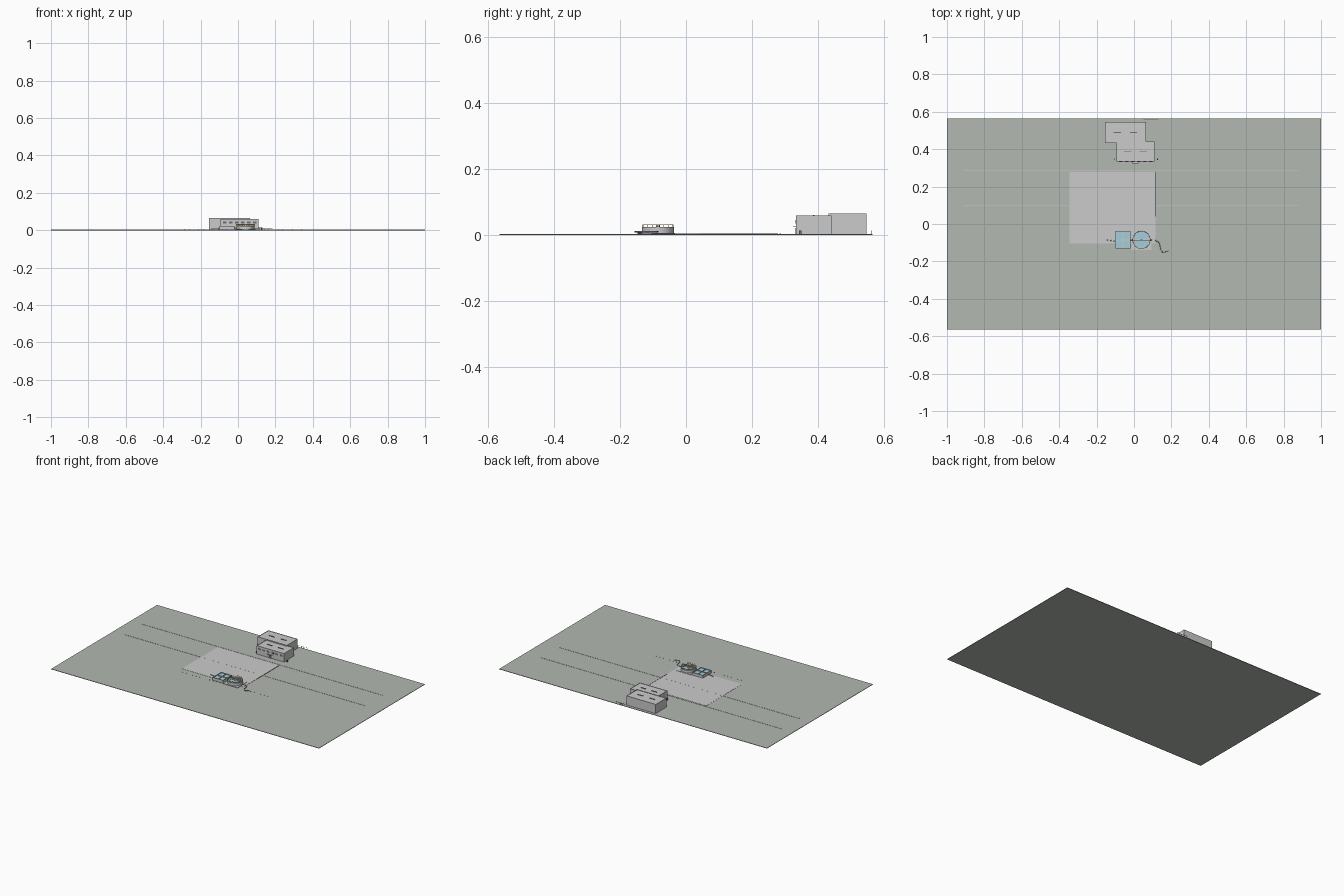
import bpy, math

if "Cube" in bpy.data.objects:
    bpy.data.objects.remove(bpy.data.objects["Cube"])

def mat(name, rgb):
    m = bpy.data.materials.new(name)
    m.diffuse_color = (*rgb, 1)
    m.use_nodes = True
    m.node_tree.nodes["Principled BSDF"].inputs["Base Color"].default_value = m.diffuse_color
    return m

GROUND = mat("ground_green", (0.45, 0.48, 0.44))
WATER = mat("water_blue", (0.36, 0.62, 0.72))
YELLOW = mat("rail_yellow", (0.8, 0.65, 0.2))
DARK = mat("dark_trim", (0.15, 0.16, 0.17))

def box(name, x0, x1, y0, y1, z0, z1, m=None):
    bpy.ops.mesh.primitive_cube_add(size=1, location=((x0+x1)/2, (y0+y1)/2, (z0+z1)/2))
    o = bpy.context.object
    o.name = name
    o.scale = (x1-x0, y1-y0, z1-z0)
    if m:
        o.data.materials.append(m)
    return o

def cyl(name, x, y, z0, z1, r, n=32, m=None):
    bpy.ops.mesh.primitive_cylinder_add(vertices=n, radius=r, depth=z1-z0, location=(x, y, (z0+z1)/2))
    o = bpy.context.object
    o.name = name
    if m:
        o.data.materials.append(m)
    bpy.ops.object.shade_smooth_by_angle()
    return o

def pipe(name, pts, r, m=None, closed=False):
    c = bpy.data.curves.new(name, 'CURVE')
    c.dimensions = '3D'
    c.bevel_depth = r
    c.bevel_resolution = 1
    c.use_fill_caps = True
    s = c.splines.new('POLY')
    s.points.add(len(pts)-1)
    for p, q in zip(s.points, pts):
        p.co = (*q, 1)
    s.use_cyclic_u = closed
    o = bpy.data.objects.new(name, c)
    bpy.context.collection.objects.link(o)
    if m:
        c.materials.append(m)

def ring_wall(name, x, y, profile, n=48, m=None):
    # lathe of a closed r,z profile
    k = len(profile)
    v = [(x+r*math.cos(2*math.pi*i/n), y+r*math.sin(2*math.pi*i/n), z)
         for i in range(n) for r, z in profile]
    f = [(i*k+j, (i+1) % n*k+j, (i+1) % n*k+(j+1) % k, i*k+(j+1) % k)
         for i in range(n) for j in range(k)]
    me = bpy.data.meshes.new(name)
    me.from_pydata(v, [], f)
    o = bpy.data.objects.new(name, me)
    bpy.context.collection.objects.link(o)
    if m:
        me.materials.append(m)

def walls(name, x0, x1, y0, y1, z0, z1, t):
    box(name+"_left", x0, x0+t, y0, y1, z0, z1)
    box(name+"_right", x1-t, x1, y0, y1, z0, z1)
    box(name+"_front", x0+t, x1-t, y0, y0+t, z0, z1)
    box(name+"_back", x0+t, x1-t, y1-t, y1, z0, z1)

# site ground, paved yard and road edge strips
G = 0.003
box("ground", -1, 1, -0.565, 0.565, 0, G, GROUND)
box("paved_yard", -0.345, 0.115, -0.105, 0.278, G-0.001, G+0.001)
box("yard_kerb", 0.113, 0.117, 0.04, 0.278, G, G+0.002, DARK)
for y in (0.10, 0.285):
    box("road_edge_strip", -0.915, 0.88, y-0.002, y+0.002, G-0.001, G+0.0013)

# main building: tall rear hall and lower front hall
blocks = ((-0.156, 0.063, 0.432, 0.546, 0.063), (-0.094, 0.110, 0.333, 0.440, 0.058))
for (x0, x1, y0, y1, h), label in zip(blocks, ("rear_hall", "front_hall")):
    box(label, x0, x1, y0, y1, G, h)
    walls(label+"_parapet", x0, x1, y0, y1, h, h+0.002, 0.002)
    for i in range(2):
        x = x0 + (x1-x0)*(0.3+0.4*i)
        box(label+"_roof_vent", x-0.02, x+0.02, (y0+y1)/2-0.002, (y0+y1)/2+0.002, h, h+0.003, DARK)
box("door_canopy", -0.012, 0.025, 0.324, 0.334, 0.024, 0.026)
box("entrance_door", -0.005, 0.018, 0.3315, 0.334, G, 0.022, DARK)
for i in range(6):
    x = -0.08+0.032*i
    box("front_window", x, x+0.018, 0.3322, 0.334, 0.035, 0.046, DARK)
for x in (-0.103, 0.125):
    box("yard_post", x-0.002, x+0.002, 0.342, 0.350, G, 0.014, DARK)
# rear service rail
for i in range(6):
    cyl("rear_rail_post", 0.05+0.016*i, 0.562, G, 0.014, 0.0008, 6)
pipe("rear_rail", [(0.05, 0.562, 0.014), (0.13, 0.562, 0.014)], 0.0008)

# rectangular basins with dividing walls
walls("basin_wall", -0.099, -0.019, -0.132, -0.038, G, 0.022, 0.004)
box("basin_water", -0.096, -0.022, -0.129, -0.041, G, 0.018, WATER)
box("basin_divider_long", -0.061, -0.057, -0.13, -0.04, G, 0.022)
box("basin_divider_cross", -0.097, -0.021, -0.087, -0.083, G, 0.022)

# round settling tank on its slab
CX, CY = 0.04, -0.085
box("tank_slab", -0.014, 0.094, -0.138, -0.034, G, 0.006)
ring_wall("tank_wall", CX, CY, [(0.043, G), (0.048, G), (0.048, 0.024), (0.043, 0.024)])
cyl("tank_water", CX, CY, G, 0.019, 0.044, 48, WATER)
ring_wall("inner_weir", CX, CY, [(0.034, 0.017), (0.0355, 0.017), (0.0355, 0.022), (0.034, 0.022)])
cyl("centre_column", CX, CY, G, 0.03, 0.006, 20)

# scraper bridge with yellow handrails
box("bridge_deck", CX-0.05, CX+0.05, CY-0.005, CY+0.005, 0.024, 0.0255)
for s in (-1, 1):
    y = CY+s*0.0045
    for z in (0.029, 0.032):
        pipe("bridge_rail", [(CX-0.05, y, z), (CX+0.05, y, z)], 0.0006, YELLOW)
    for i in range(9):
        cyl("bridge_post", CX-0.05+0.0125*i, y, 0.025, 0.032, 0.0006, 6, YELLOW)
# ring rail around the tank
ring = [(CX+0.0465*math.cos(math.tau*i/32), CY+0.0465*math.sin(math.tau*i/32), 0.031) for i in range(32)]
pipe("tank_rail", ring, 0.0006, YELLOW, True)
for x, y, z in ring[::2]:
    cyl("tank_rail_post", x, y, 0.023, z, 0.0006, 6, YELLOW)

# feed and outlet pipes
pipe("feed_pipe", [(-0.145, -0.085, 0.010), (-0.099, -0.092, 0.010)], 0.0018)
pipe("link_pipe", [(-0.02, -0.085, 0.012), (-0.007, -0.085, 0.012)], 0.0022)
pipe("outlet_pipe", [(0.087, -0.085, 0.010), (0.115, -0.088, 0.010), (0.135, -0.1, 0.010),
                     (0.143, -0.135, 0.010), (0.155, -0.155, 0.010), (0.185, -0.142, 0.010)], 0.0018)

# boundary posts along the front
for i in range(27):
    x = -0.31+0.025*i
    cyl("boundary_post", x, -0.14+0.006*math.sin(5*x), G, 0.007, 0.001, 6)
